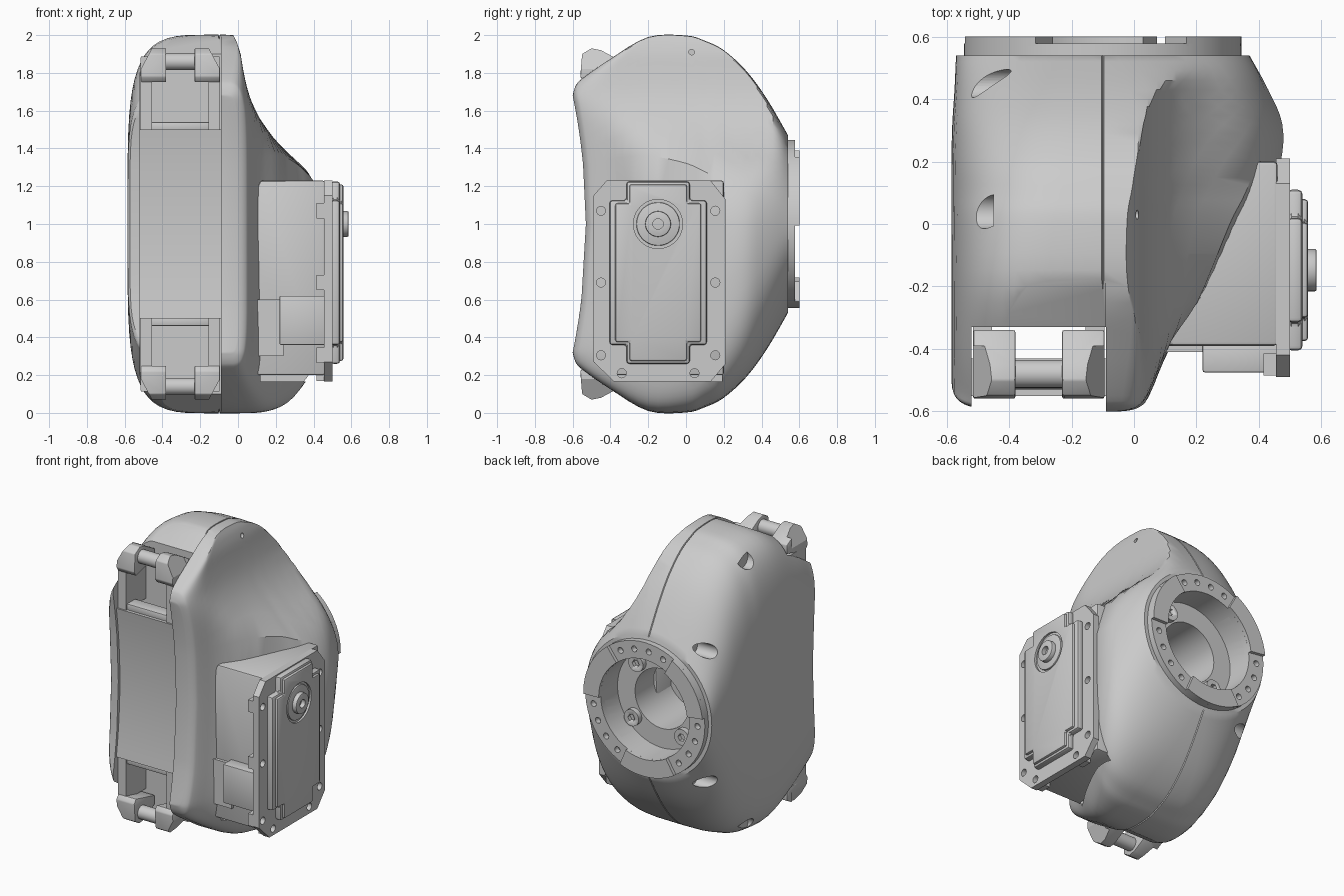
import bpy, bmesh, math

if "Cube" in bpy.data.objects:
    bpy.data.objects.remove(bpy.data.objects["Cube"])

CX = -0.1   # x of the seam and of the rear ring


def make(name, verts, faces):
    me = bpy.data.meshes.new(name)
    me.from_pydata(verts, [], faces)
    bm = bmesh.new()
    bm.from_mesh(me)
    bmesh.ops.remove_doubles(bm, verts=bm.verts, dist=1e-5)
    bmesh.ops.recalc_face_normals(bm, faces=bm.faces)
    bm.to_mesh(me)
    bm.free()
    ob = bpy.data.objects.new(name, me)
    bpy.context.collection.objects.link(ob)
    return ob


def activate(ob):
    bpy.ops.object.select_all(action='DESELECT')
    ob.select_set(True)
    bpy.context.view_layer.objects.active = ob


def smooth(ob, deg=32):
    activate(ob)
    bpy.ops.object.shade_smooth_by_angle(angle=math.radians(deg))


def prism(name, pts, axis, a, b, bevel=0):
    """Extrude a 2D outline along x (outline is y,z) or y (outline is x,z)."""
    place = {'x': lambda u, v, w: (w, u, v), 'y': lambda u, v, w: (u, w, v)}[axis]
    n = len(pts)
    verts = [place(u, v, w) for w in (a, b) for u, v in pts]
    faces = [list(range(n)), list(range(n, 2 * n))]
    faces += [(i, (i + 1) % n, n + (i + 1) % n, n + i) for i in range(n)]
    ob = make(name, verts, faces)
    if bevel:
        m = ob.modifiers.new("bevel", 'BEVEL')
        m.width, m.segments, m.limit_method = bevel, 2, 'ANGLE'
        activate(ob)
        bpy.ops.object.modifier_apply(modifier=m.name)
    smooth(ob)
    return ob


def box(name, x0, x1, y0, y1, z0, z1, bevel=0):
    return prism(name, [(y0, z0), (y1, z0), (y1, z1), (y0, z1)], 'x', x0, x1, bevel)


def circle(u, v, r, n=32):
    return [(u + r * math.cos(2 * math.pi * i / n), v + r * math.sin(2 * math.pi * i / n)) for i in range(n)]


def cut(ob, cutter):
    m = ob.modifiers.new("cut", 'BOOLEAN')
    m.operation, m.solver, m.object = 'DIFFERENCE', 'EXACT', cutter
    activate(ob)
    bpy.ops.object.modifier_apply(modifier=m.name)
    bpy.data.objects.remove(cutter)


def front_y(z):
    return 0.07 * max(0, 1 - ((z - 1) / 0.68) ** 2)


# --- shell: cross-sections along y (y, half height, left width, right width, exponent)
SECTIONS = [(-.60, .68, .472, .10, 6), (-.585, .73, .482, .135, 5.5), (-.55, .77, .485, .16, 5),
            (-.40, .875, .485, .22, 5), (-.20, .99, .485, .34, 4.6), (0, .998, .485, .46, 4.1),
            (.10, .97, .485, .525, 3.7), (.20, .92, .485, .57, 3.4), (.32, .81, .482, .575, 3),
            (.43, .66, .475, .53, 2.5), (.54, .47, .47, .47, 2)]
# right-hand limit of the upper half, by height
LIMIT = [(1.0, .62), (1.1, .54), (1.2, .445), (1.3, .35), (1.4, .235), (1.5, .15), (1.6, .09),
         (1.7, .052), (1.8, .03), (1.9, .014), (1.96, -.005), (2.01, -.03)]


def limit(z):
    for (z0, x0), (z1, x1) in zip(LIMIT, LIMIT[1:]):
        if z <= z1:
            return x0 + (x1 - x0) * (z - z0) / (z1 - z0)
    return LIMIT[-1][1]


def section(y, h, wl, wr, n, q=16):
    """Half outlines (top to bottom) either side of the seam groove."""
    halves = []
    f = min(1, max(0, (-0.25 - y) / 0.3))
    for side, w in ((-1, wl), (1, wr)):
        pts = [(CX, 1 + h - .012), (CX + side * .004, 1 + h)]
        for i in range(1, 2 * q):
            t = math.pi / 2 - math.pi / 2 * i / q
            e = n if side < 0 or i < q else 2 + (n - 2) * 1.6     # boxier low on the right
            x = CX + side * w * abs(math.cos(t)) ** (2 / e)
            z = 1 + h * math.copysign(abs(math.sin(t)) ** (2 / e), t)
            if side > 0 and z > 1:
                b, k = limit(z), .05 + .3 * min(.5, max(0, 1.6 - z))
                d = max(k - abs(x - b), 0) / k
                x = max(min(x, b) - d * d * k / 4, CX + .005 + .001 * i)
            pts.append((x, z))
        pts += [(CX + side * .004, 1 - h), (CX, 1 - h + .012)]
        halves.append([(x, y + f * front_y(z), z) for x, z in pts])
    return halves


def dense(rows, steps=4):
    out = []
    for i in range(len(rows) - 1):
        p = [rows[max(0, min(len(rows) - 1, i + d))] for d in (-1, 0, 1, 2)]
        for s in range(steps):
            t = s / steps
            out.append([.5 * (2 * b + (c - a) * t + (2 * a - 5 * b + 4 * c - d) * t * t
                              + (3 * b - a - 3 * c + d) * t ** 3) for a, b, c, d in zip(*p)])
    return out + [list(rows[-1])]


rings = []
for row in dense(SECTIONS):
    left, right = section(*row)
    rings.append(left + right[-2:0:-1])
N = len(rings[0])
verts = [v for r in rings for v in r]
faces = [(k * N + i, k * N + (i + 1) % N, (k + 1) * N + (i + 1) % N, (k + 1) * N + i)
         for k in range(len(rings) - 1) for i in range(N)]
for base in (0, (len(rings) - 1) * N):          # end caps as strips across
    faces.append((base, base + 1, base + N - 1))
    faces += [(base + i, base + i + 1, base + N - i - 1, base + N - i) for i in range(1, N // 2 - 1)]
    faces.append((base + N // 2 - 1, base + N // 2, base + N // 2 + 1))
shell = make("shell", verts, faces)

# openings: front slot, motor bay, stepped rear bore, sloped facets, screw recesses
cut(shell, box("slot_cutter", -.52, -.09, -.8, -.33, -1, 3))
cut(shell, box("bay_cutter", .12, .9, -.8, .19, .165, 1.1))
cut(shell, prism("bore_cutter", circle(CX, 1, .33, 48), 'y', .4, .8))
cut(shell, prism("inner_bore_cutter", circle(CX, 1, .2), 'y', .05, .5))
for s in (-1, 1):
    cut(shell, prism("facet_cutter", [(-.16, 1 + s * 1.005), (-.36, 1 + s * .88), (-.36, 1 + s * 1.1)],
                     'x', -.52, -.0905))
    cut(shell, prism("recess_cutter", circle(.04, 1 + s * .895, .055), 'x', -.9, -.45))
    cut(shell, prism("rear_recess_cutter", circle(.45, 1 + s * .44, .045), 'x', -.9, -.37))
cut(shell, prism("pin_hole_cutter", circle(.03, 1.91, .015, 12), 'x', -.03, .5))
smooth(shell)

# --- rear ring with three raised segments and bolt holes
ring = prism("rear_ring", circle(CX, 1, .445, 64), 'y', .53, .578)
cut(ring, prism("ring_cutter", circle(CX, 1, .33, 48), 'y', .4, .8))
for c in (86, 206, 326):
    for d in (-24, -8, 8, 24):
        a = math.radians(c + d)
        cut(ring, prism("bolt_cutter", circle(CX + .39 * math.cos(a), 1 + .39 * math.sin(a), .02, 12), 'y', .5, .7))
smooth(ring)
for c in (26, 146, 266):
    arc = [math.radians(c - 27 + 4.5 * i) for i in range(13)]
    pts = [(CX + .445 * math.cos(a), 1 + .445 * math.sin(a)) for a in arc]
    pts += [(CX + .33 * math.cos(a), 1 + .33 * math.sin(a)) for a in reversed(arc)]
    prism("ring_segment", pts, 'y', .57, .6)
for c in (50, 230, 320):                        # screws on the bore floor
    a = math.radians(c)
    u, v = CX + .265 * math.cos(a), 1 + .265 * math.sin(a)
    screw = prism("bore_screw", circle(u, v, .055, 20), 'y', .38, .435)
    cut(screw, prism("socket_cutter", circle(u, v, .026, 6), 'y', .41, .5))

# --- concave front plate
zs = [.5 + i / 20 for i in range(21)]
prism("front_plate", [(-.583 + front_y(z), z) for z in zs] + [(-.53 + front_y(z), z) for z in reversed(zs)],
      'x', -.521, -.089)

# --- hinge pockets, top and mirrored bottom
for s in (1, -1):
    def zz(z):
        return 1 + s * (z - 1)
    outline = [(-.56, 1.78), (-.55, 1.9), (-.5, 1.93), (-.45, 1.92), (-.34, 1.86), (-.34, 1.8), (-.54, 1.75)]
    for m in (-1, 1):                           # mirrored left and right of the pocket
        def mx(d):
            return -.305 + m * d
        lug = prism("hinge_lug", [(y, zz(z)) for y, z in outline], 'x', *sorted((mx(.075), mx(.21))), .006)
        cut(lug, prism("chamfer_cutter", [(mx(.215), zz(1.81)), (mx(.14), zz(1.95)), (mx(.23), zz(1.95))],
                       'y', -.7, -.39))
        smooth(lug)
        box("hinge_cheek", *sorted((mx(.15), mx(.21))), -.54, -.33, *sorted((zz(1.5), zz(1.78))))
    prism("hinge_pin", circle(-.48, zz(1.86), .045, 24), 'x', -.39, -.22)
    box("pocket_shelf", -.52, -.09, -.54, -.43, *sorted((zz(1.46), zz(1.5))))
    box("pocket_lip", -.46, -.15, -.53, -.44, *sorted((zz(1.49), zz(1.54))), .008)

# --- motor housing on the right
prism("motor_body", [(.07, .2), (.46, .2), (.46, 1.23), (.12, 1.23), (.09, 1.17), (.07, .8)], 'y', -.39, .2, .012)
box("connector_block", .22, .46, -.475, -.38, .36, .62, .006)
box("connector_base", .07, .24, -.41, -.38, .3, .6)
flange = prism("motor_flange", [(-.49, .27), (-.38, .165), (.13, .165), (.21, .26), (.21, 1.13), (.13, 1.23),
                                (-.42, 1.23), (-.49, 1.15)], 'x', .455, .5)
HOLES = [(y, z) for y in (-.45, .155) for z in (.305, .69, 1.07)] + [(-.34, .21), (.045, .21)]
for y, z in HOLES:
    yb = min(max(y, -.45), .17)
    boss = box("flange_boss", .415, .457, yb - .036, yb + .036, z - .04, z + .04)
    for part in (flange, boss):
        cut(part, prism("hole_cutter", circle(y, z, .024, 16), 'x', .4, .6))
smooth(flange)


# cover with notched corners, raised panel and output shaft
def notched(y0, y1, z0, z1, n, m):
    return [(y0 + n, z0), (y1 - n, z0), (y1 - n, z0 + m), (y1, z0 + m), (y1, z1 - m), (y1 - n, z1 - m),
            (y1 - n, z1), (y0 + n, z1), (y0 + n, z1 - m), (y0, z1 - m), (y0, z0 + m), (y0 + n, z0 + m)]


prism("motor_cover", notched(-.405, .11, .26, 1.225, .09, .1), 'x', .49, .54, .015)
cover = prism("cover_panel", notched(-.375, .08, .275, 1.21, .075, .1), 'x', .53, .558, .012)
cut(cover, prism("dial_cutter", circle(-.148, 1, .13, 40), 'x', .545, .7))
smooth(cover)
prism("output_dial", circle(-.148, 1, .115, 40), 'x', .53, .556, .006)
shaft = prism("output_shaft", circle(-.148, 1, .068), 'x', .53, .585, .006)
cut(shaft, prism("shaft_cutter", circle(-.148, 1, .028, 20), 'x', .55, .7))
smooth(shaft)
